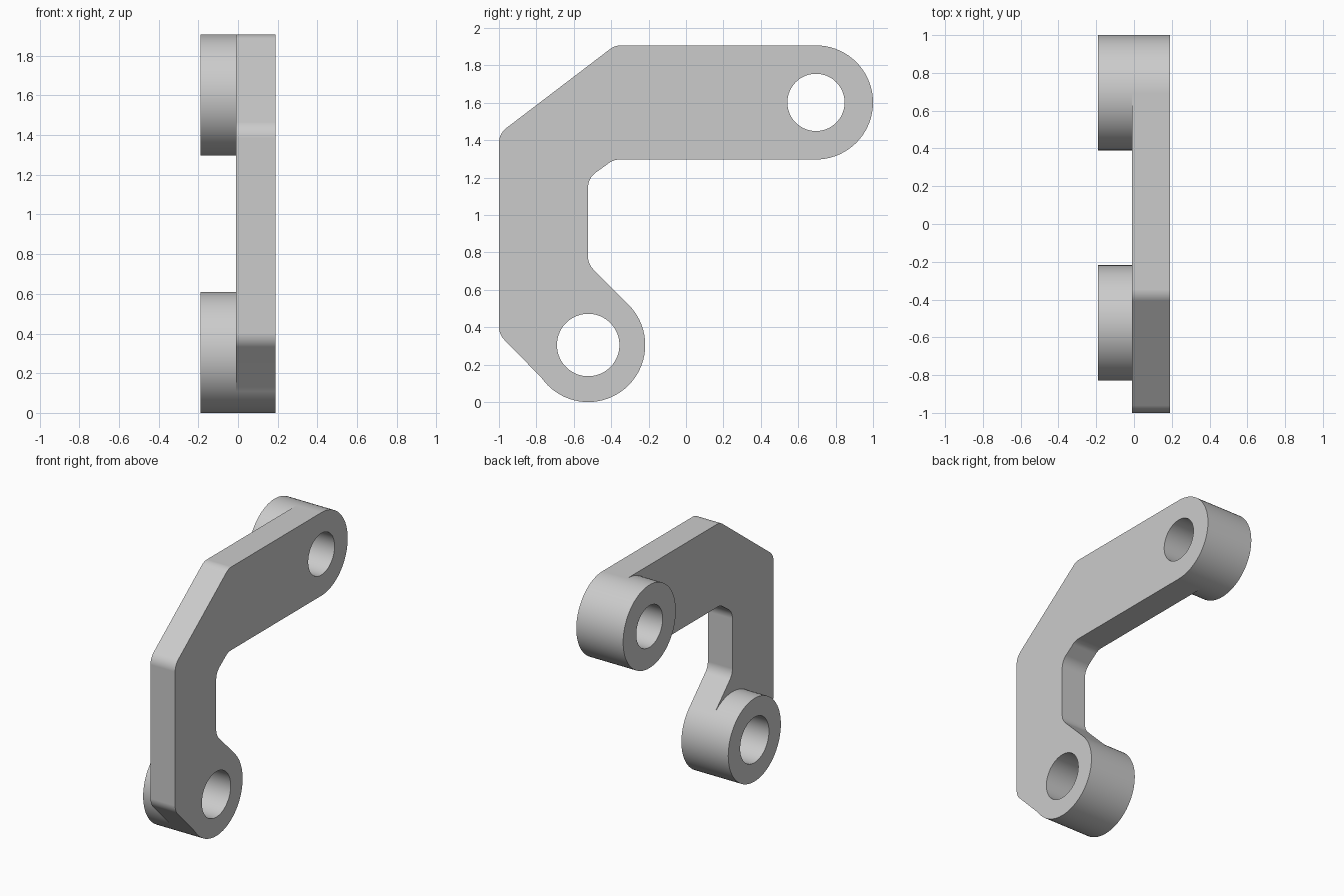
import bpy, bmesh
from math import sin, cos, tan, pi, radians
from mathutils import Vector

cube = bpy.data.objects.get("Cube")
if cube:
    bpy.data.objects.remove(cube, do_unlink=True)

SEAM, PLATE_SIDE, BOSS_SIDE = -0.01, 0.19, -0.19   # x of the three flat levels
SEGMENTS, EYE_RADIUS, FILLET = 72, 0.305, 0.1

bm = bmesh.new()


def circle(y, z, radius):
    """Ring of vertices in the seam plane, counted from +y towards +z."""
    steps = [2 * pi * i / SEGMENTS for i in range(SEGMENTS)]
    return [bm.verts.new((SEAM, y + radius * cos(a), z + radius * sin(a))) for a in steps]


def eye(y, z, hole_radius):
    """Flat washer; returns its outer vertices and its faces."""
    outer, inner = circle(y, z, EYE_RADIUS), circle(y, z, hole_radius)
    faces = []
    for i in range(SEGMENTS):
        j = (i + 1) % SEGMENTS
        faces.append(bm.faces.new((outer[i], outer[j], inner[j], inner[i])))
    return outer, faces


def fillet(before, corner, after, steps=8):
    """Rounded corner between two straight edges."""
    p = Vector(corner)
    a, b = (Vector(before) - p).normalized(), (Vector(after) - p).normalized()
    half = a.angle(b) / 2
    centre = p + (a + b).normalized() * FILLET / sin(half)
    start = p + a * FILLET / tan(half) - centre
    end = p + b * FILLET / tan(half) - centre
    arc = []
    for i in range(steps + 1):
        t = i / steps
        turn = pi - 2 * half
        q = centre + (start * sin((1 - t) * turn) + end * sin(t * turn)) / sin(turn)
        arc.append(bm.verts.new((SEAM, q.x, q.y)))
    return arc


def rounded_path(first, corners, last):
    pts = [first.co.yz, *corners, last.co.yz]
    return [v for i in range(1, len(pts) - 1) for v in fillet(*pts[i - 1:i + 2])]


# Two eyes, then the bent arm joining them
upper, upper_faces = eye(0.695, 1.602, 0.153)
lower, lower_faces = eye(-0.523, 0.305, 0.167)
top, bottom = SEGMENTS // 4, SEGMENTS * 3 // 4
inner_tangent, outer_tangent = SEGMENTS // 8, 43

outer_side = rounded_path(upper[top], [(-0.38, 1.907), (-1, 1.435), (-1, 0.362)],
                          lower[outer_tangent])
inner_side = rounded_path(lower[inner_tangent],
                          [(-0.524, 0.738), (-0.524, 1.197), (-0.385, 1.297)], upper[bottom])
arm = bm.faces.new(outer_side + lower[inner_tangent:outer_tangent + 1][::-1]
                   + inner_side + upper[top:bottom + 1][::-1])


def extrude(faces, distance, keep):
    made = bmesh.ops.extrude_face_region(bm, geom=faces, use_keep_orig=keep)["geom"]
    moved = [g for g in made if isinstance(g, bmesh.types.BMVert)]
    bmesh.ops.translate(bm, verts=moved, vec=(distance, 0, 0))


# Plate thickness on one side, raised bosses on the other
extrude([arm] + upper_faces + lower_faces, PLATE_SIDE - SEAM, True)
extrude(upper_faces + lower_faces, BOSS_SIDE - SEAM, False)
bmesh.ops.recalc_face_normals(bm, faces=bm.faces)

mesh = bpy.data.meshes.new("bracket")
bm.to_mesh(mesh)
bm.free()
bracket = bpy.data.objects.new("bracket", mesh)
bpy.context.collection.objects.link(bracket)

# Plain grey finish
grey = bpy.data.materials.new("light grey")
grey.use_nodes = True
colour = (0.6, 0.6, 0.6, 1)
grey.diffuse_color = colour
grey.node_tree.nodes["Principled BSDF"].inputs["Base Color"].default_value = colour
mesh.materials.append(grey)

# Smooth round walls, crisp rims
bpy.context.view_layer.objects.active = bracket
bracket.select_set(True)
bpy.ops.object.shade_smooth_by_angle(angle=radians(30))
weighted = bracket.modifiers.new("flat faces", 'WEIGHTED_NORMAL')
weighted.keep_sharp = True
